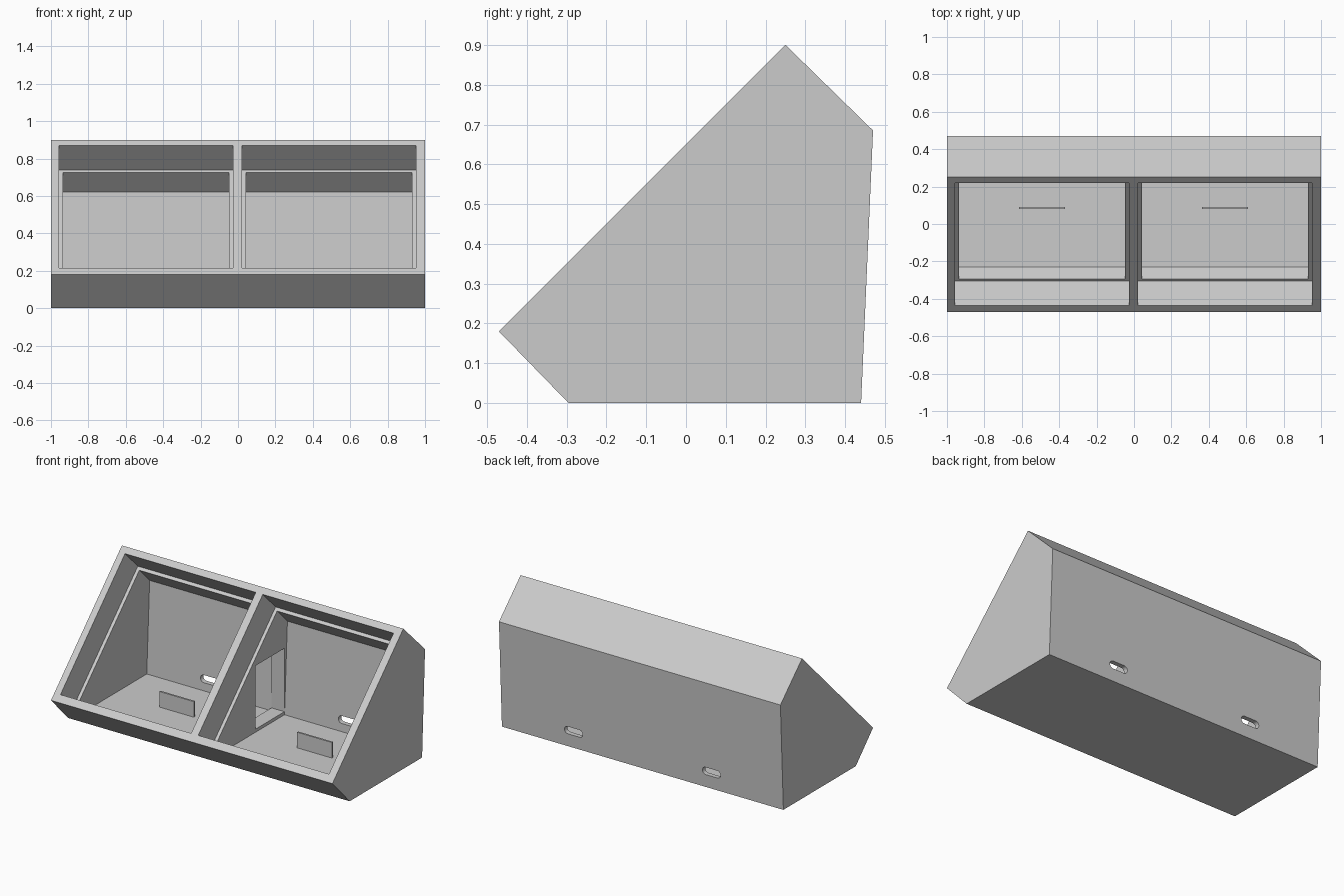
import bpy
import bmesh
import math

# Remove the default cube
default = bpy.data.objects.get("Cube")
if default:
    bpy.data.objects.remove(default, do_unlink=True)

# Single grey plastic
COLOUR = (0.6, 0.6, 0.6, 1)
grey = bpy.data.materials.new("grey_plastic")
grey.use_nodes = True
grey.diffuse_color = COLOUR
grey.node_tree.nodes["Principled BSDF"].inputs["Base Color"].default_value = COLOUR


def prism(name, points, start, end, axis="x"):
    """Extrude a closed profile: (y, z) points along x, or (x, z) points along y."""
    bm = bmesh.new()
    if axis == "x":
        verts = [bm.verts.new((start, a, b)) for a, b in points]
        offset = (end - start, 0, 0)
    else:
        verts = [bm.verts.new((a, start, b)) for a, b in points]
        offset = (0, end - start, 0)
    face = bm.faces.new(verts)
    top = bmesh.ops.extrude_face_region(bm, geom=[face])
    moved = [g for g in top["geom"] if isinstance(g, bmesh.types.BMVert)]
    bmesh.ops.translate(bm, verts=moved, vec=offset)
    bmesh.ops.recalc_face_normals(bm, faces=bm.faces)
    mesh = bpy.data.meshes.new(name)
    bm.to_mesh(mesh)
    bm.free()
    mesh.materials.append(grey)
    obj = bpy.data.objects.new(name, mesh)
    bpy.context.collection.objects.link(obj)
    return obj


def cut(target, cutter):
    """Subtract the cutter from the target, then discard it."""
    cutter.hide_render = True
    mod = target.modifiers.new("cut", "BOOLEAN")
    mod.operation = "DIFFERENCE"
    mod.solver = "EXACT"
    mod.object = cutter
    bpy.context.view_layer.objects.active = target
    bpy.ops.object.modifier_apply(modifier=mod.name)
    bpy.data.objects.remove(cutter, do_unlink=True)


def slot_outline(cx, cz, width, height, steps=10):
    """Rounded slot outline in x and z."""
    r = height / 2
    points = []
    for side, first in ((1, -math.pi / 2), (-1, math.pi / 2)):
        for i in range(steps + 1):
            a = first + math.pi * i / steps
            points.append((cx + side * (width / 2 - r) + r * math.cos(a),
                           cz + r * math.sin(a)))
    return points


# Wedge-shaped housing
housing = prism("housing", [(-0.47, 0.18), (0.25, 0.9), (0.47, 0.685),
                            (0.44, 0), (-0.295, 0)], -1, 1)

# Stepped opening of each bay: shallow recess, then the deep cavity
recess = [(0.17, 0.92), (0.35, 0.74), (-0.305, 0.085), (-0.485, 0.265)]
cavity = [(0.285, 0.775), (0.44, 0.62), (0.411, 0.03),
          (-0.23, 0.03), (-0.345, 0.145)]
STEP = 0.021
for left, right in ((-0.957, -0.028), (0.022, 0.951)):
    cut(housing, prism("recess_cutter", recess, left, right))
    cut(housing, prism("cavity_cutter", cavity, left + STEP, right - STEP))

# Window through the divider
cut(housing, prism("window_cutter", [(0.117, 0.05), (0.41, 0.05),
                                     (0.41, 0.457), (0.117, 0.457)], -0.2, 0.2))

# Rounded cable slots in the back wall, and an upright tab in each bay
for name, x in (("right", -0.4925), ("left", 0.4875)):
    cut(housing, prism("slot_cutter", slot_outline(x, 0.105, 0.13, 0.048),
                       0.38, 0.5, "y"))
    prism(name + "_tab", [(0.08, 0.025), (0.092, 0.025),
                          (0.092, 0.13), (0.08, 0.13)], x - 0.123, x + 0.123)

# Smooth only the rounded slot ends
bpy.ops.object.select_all(action="DESELECT")
housing.select_set(True)
bpy.context.view_layer.objects.active = housing
bpy.ops.object.shade_smooth_by_angle(angle=math.radians(30))
